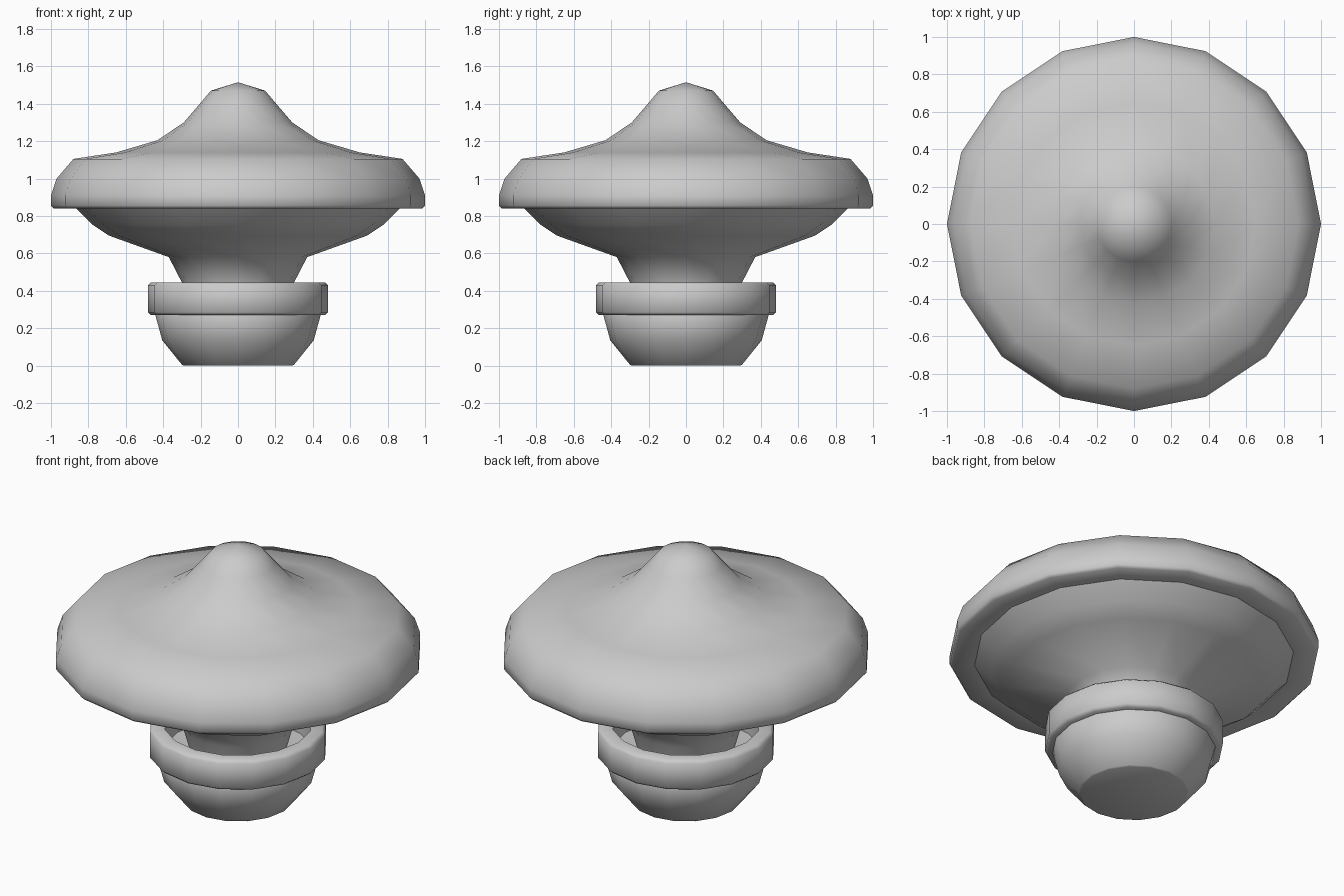
import bpy, bmesh, math

if "Cube" in bpy.data.objects:
    bpy.data.objects.remove(bpy.data.objects["Cube"])

SIDES = 16


def lathe(name, profile, angle=40):
    """Spin an (r, z) profile round z; r = 0 points become poles."""
    bm = bmesh.new()
    verts = [bm.verts.new((r, 0, z)) for r, z in profile]
    edges = [bm.edges.new(pair) for pair in zip(verts, verts[1:])]
    bmesh.ops.spin(bm, geom=verts + edges, cent=(0, 0, 0), axis=(0, 0, 1),
                   angle=math.tau, steps=SIDES, use_merge=False)
    bmesh.ops.remove_doubles(bm, verts=bm.verts, dist=0.0005)
    bmesh.ops.recalc_face_normals(bm, faces=bm.faces)
    mesh = bpy.data.meshes.new(name)
    bm.to_mesh(mesh)
    bm.free()
    obj = bpy.data.objects.new(name, mesh)
    bpy.context.collection.objects.link(obj)
    bpy.ops.object.select_all(action='DESELECT')
    obj.select_set(True)
    bpy.context.view_layer.objects.active = obj
    bpy.ops.object.shade_smooth_by_angle(angle=math.radians(angle))
    return obj


# Cap: pointed crown, wide brim and flat lip underneath
lathe("cap", [(0, 1.515), (0.145, 1.47), (0.20, 1.405), (0.29, 1.30), (0.43, 1.205),
              (0.65, 1.14), (0.88, 1.105), (0.97, 1.00), (1.0, 0.91),
              (1.0, 0.855), (0.985, 0.84), (0.865, 0.84)], 60)

# Flared underside tapering into the neck, which stands in the cup
lathe("flared_neck", [(0.865, 0.84), (0.78, 0.755), (0.69, 0.695), (0.37, 0.58),
                      (0.30, 0.445), (0.26, 0.30)], 60)

# Collar ring round the mouth of the cup, bevelled outside
lathe("collar", [(0.40, 0.29), (0.40, 0.445), (0.465, 0.445), (0.482, 0.43),
                 (0.482, 0.285), (0.465, 0.27), (0.40, 0.27), (0.40, 0.29)], 50)

# Cup base with its inner floor
lathe("cup", [(0, 0.29), (0.43, 0.29), (0.442, 0.27), (0.405, 0.135),
              (0.30, 0.005), (0.29, 0), (0, 0)], 50)
